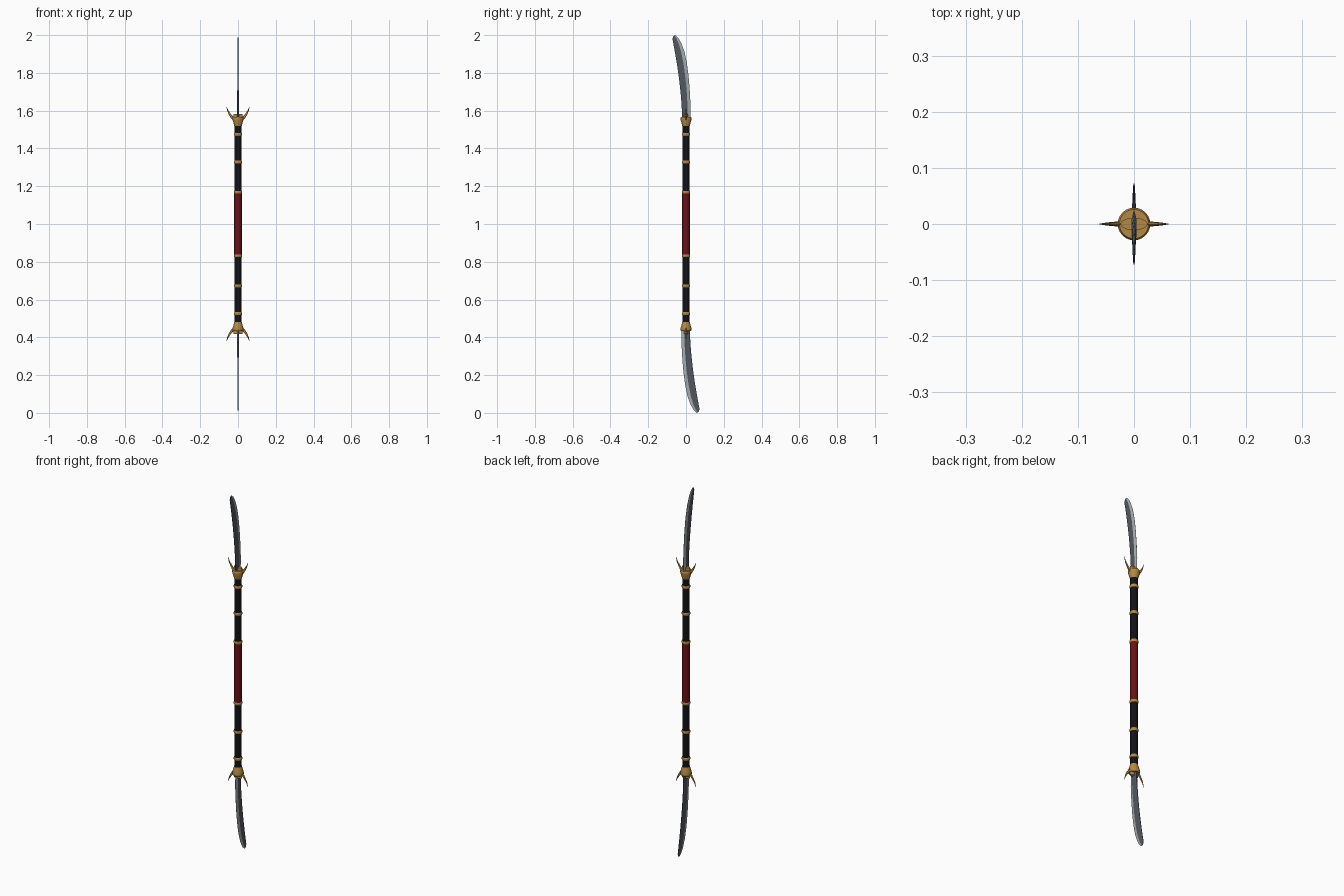
import bpy, bmesh, math
from mathutils import Vector, Matrix

if "Cube" in bpy.data.objects:
    bpy.data.objects.remove(bpy.data.objects["Cube"])


def mat(name, c):
    m = bpy.data.materials.new(name)
    m.diffuse_color = (*c, 1)
    m.use_nodes = True
    m.node_tree.nodes["Principled BSDF"].inputs["Base Color"].default_value = m.diffuse_color
    return m


BLACK = mat("black lacquer", (0.006, 0.006, 0.008))
RED = mat("red grip", (0.14, 0.006, 0.008))
GOLD = mat("gold", (0.46, 0.25, 0.06))
STEEL = mat("dark steel", (0.085, 0.095, 0.115))
EDGE = mat("bright edge", (0.38, 0.42, 0.43))

# half turn about the x axis through the centre
TURN = Matrix.Translation((0, 0, 1)) @ Matrix.Rotation(math.pi, 4, 'X') @ Matrix.Translation((0, 0, -1))


def finish(name, bm, mats, both=False, smooth=True):
    bmesh.ops.recalc_face_normals(bm, faces=bm.faces[:])
    for side in (("upper_", "lower_") if both else ("",)):
        if side == "lower_":
            bm.transform(TURN)
        me = bpy.data.meshes.new(side + name)
        bm.to_mesh(me)
        ob = bpy.data.objects.new(side + name, me)
        bpy.context.collection.objects.link(ob)
        for m in mats:
            me.materials.append(m)
        if smooth:
            bpy.ops.object.select_all(action='DESELECT')
            bpy.context.view_layer.objects.active = ob
            ob.select_set(True)
            bpy.ops.object.shade_smooth_by_angle(angle=math.radians(35))
    bm.free()


def loft(rings):
    bm = bmesh.new()
    loops = [[bm.verts.new(p) for p in r] for r in rings]
    n = len(loops[0])
    for a, b in zip(loops, loops[1:]):
        for i in range(n):
            j = (i + 1) % n
            bm.faces.new((a[i], a[j], b[j], b[i]))
    bm.faces.new(loops[0][::-1])
    bm.faces.new(loops[-1])
    return bm


def turned(profile, n=24):
    # profile of (x radius, y radius, z)
    return loft([[(rx * math.cos(2 * math.pi * i / n), ry * math.sin(2 * math.pi * i / n), z)
                  for i in range(n)] for rx, ry, z in profile])


def cyl(r, z0, z1):
    return turned([(r, r, z0), (r, r, z1)])


# shaft and grip
finish("shaft", cyl(0.0185, 0.46, 1.54), [BLACK])
finish("grip", cyl(0.0205, 0.835, 1.165), [RED])

# gold bands
for k, z in enumerate((1.168, 1.327, 1.475)):
    r = 0.0215
    finish(f"band_{k}", turned([(r - .002, r - .002, z - .008), (r, r, z - .005),
                                (r, r, z + .005), (r - .002, r - .002, z + .008)]), [GOLD], True)

# flared collar and oval blade socket
finish("collar", turned([(r, r, z) for r, z in ((.02, 1.52), (.022, 1.528), (.029, 1.553),
                                                (.029, 1.562), (.026, 1.567))]), [GOLD], True)
finish("socket", turned([(.024, .011, 1.56), (.024, .011, 1.583)]), [GOLD], True)

# curved prongs on both sides
for sx, label in ((1, "right"), (-1, "left")):
    path = ((.018, 1.550, .008), (.032, 1.565, .007), (.043, 1.580, .0055),
            (.053, 1.598, .0035), (.062, 1.623, .0006))
    rings = []
    for i, (x, z, w) in enumerate(path):
        a, b = path[max(i - 1, 0)], path[min(i + 1, 4)]
        d = Vector((b[0] - a[0], 0, b[1] - a[1])).normalized()
        side = Vector((-d.z, 0, d.x))
        ring = []
        for k in range(8):
            t = k * math.pi / 4
            p = Vector((x, 0, z)) + side * math.cos(t) * w + Vector((0, math.sin(t) * w * .6, 0))
            ring.append((p.x * sx, p.y, p.z))
        rings.append(ring)
    finish(label + "_prong", loft(rings), [GOLD], True)

# curved blade: z of spine, y of spine, z of edge, y of edge, half thickness
stations = ((1.56, -.021, 1.56, .023, .0048), (1.63, -.023, 1.63, .024, .0045),
            (1.70, -.029, 1.705, .020, .0040), (1.77, -.037, 1.78, .014, .0034),
            (1.84, -.047, 1.855, .004, .0029), (1.90, -.057, 1.915, -.009, .0024),
            (1.95, -.066, 1.96, -.026, .0020), (1.98, -.072, 1.985, -.041, .0015),
            (1.995, -.067, 2.0, -.057, .0008))
rings = []
for zs, ys, ze, ye, t in stations:
    s, e = Vector((0, ys, zs)), Vector((0, ye, ze))
    x = Vector((t, 0, 0))
    q, b = s.lerp(e, .12), s.lerp(e, .66)
    rings.append([s + x * .4, q + x, b + x, e + x * .1, e - x * .1, b - x, q - x, s - x * .4])
bm = loft(rings)
n = 8
for i, f in enumerate(bm.faces):
    # faces on the sharpened side are bright
    if i < n * (len(rings) - 1) and i % n in (2, 3, 4):
        f.material_index = 1
finish("blade", bm, [STEEL, EDGE], True, False)
